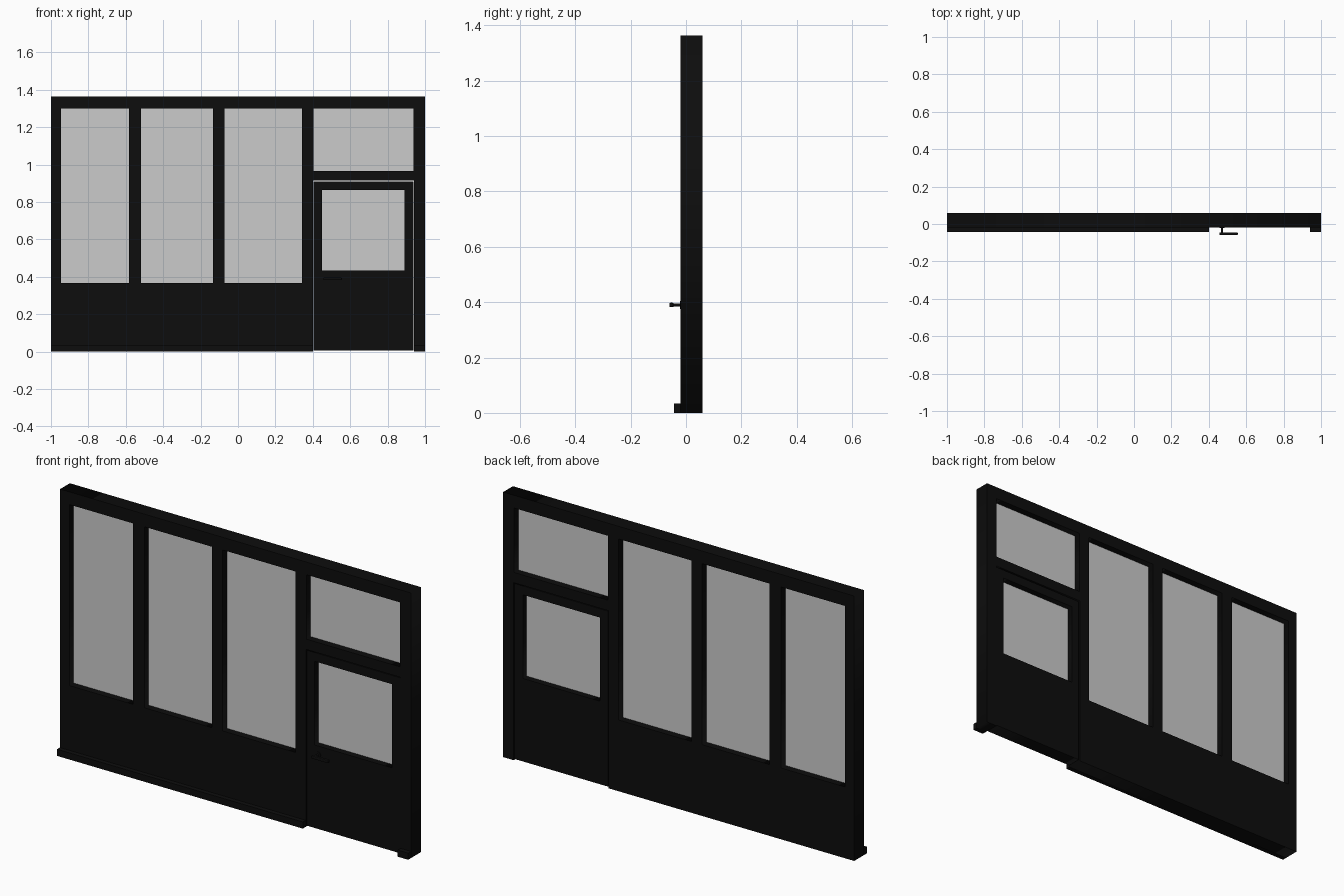
import bpy, math

if "Cube" in bpy.data.objects:
    bpy.data.objects.remove(bpy.data.objects["Cube"])

black = bpy.data.materials.new("black_paint")
black.diffuse_color = (0.004, 0.004, 0.004, 1)
black.use_nodes = True
black.node_tree.nodes["Principled BSDF"].inputs["Base Color"].default_value = black.diffuse_color


def box(name, x0, x1, y0, y1, z0, z1, mat=None, bevel=0):
    bpy.ops.mesh.primitive_cube_add(
        size=1, location=((x0 + x1) / 2, (y0 + y1) / 2, (z0 + z1) / 2))
    ob = bpy.context.object
    ob.name = name
    ob.scale = (x1 - x0, y1 - y0, z1 - z0)
    bpy.ops.object.transform_apply(location=False, rotation=False, scale=True)
    if mat:
        ob.data.materials.append(mat)
    if bevel:
        m = ob.modifiers.new("bevel", "BEVEL")
        m.width = bevel
        m.segments = 2
    return ob


def rect(x0, x1, z0, z1):
    return [(x0, z0), (x1, z0), (x1, z1), (x0, z1)]


def panel(name, outline, holes, y0, y1):
    """Upright plate from an outline with rectangular openings."""
    cu = bpy.data.curves.new(name, "CURVE")
    cu.dimensions = "2D"
    cu.fill_mode = "BOTH"
    cu.extrude = (y1 - y0) / 2
    for pts in [outline] + [rect(*h) for h in holes]:
        s = cu.splines.new("POLY")
        s.points.add(len(pts) - 1)
        for p, (x, z) in zip(s.points, pts):
            p.co = (x, z, 0, 1)
        s.use_cyclic_u = True
    ob = bpy.data.objects.new(name, cu)
    bpy.context.collection.objects.link(ob)
    ob.rotation_euler = (math.radians(90), 0, 0)
    ob.location.y = (y0 + y1) / 2
    cu.materials.append(black)
    bpy.ops.object.select_all(action="DESELECT")
    ob.select_set(True)
    bpy.context.view_layer.objects.active = ob
    bpy.ops.object.convert(target="MESH")
    return bpy.context.object


TOP = 1.364
windows = [(-0.947, -0.583, 0.367, 1.299),
           (-0.519, -0.134, 0.367, 1.299),
           (-0.073, 0.342, 0.367, 1.299),
           (0.403, 0.938, 0.967, 1.299)]
door_window = (0.449, 0.89, 0.433, 0.864)

# Wall frame with the doorway notched out of its outline
outline = [(-1, 0), (0.40, 0), (0.40, 0.914), (0.94, 0.914),
           (0.94, 0), (1, 0), (1, TOP), (-1, TOP)]
panel("wall_frame", outline, windows, -0.02, 0.06)

# Door leaf
panel("door", rect(0.405, 0.937, 0.006, 0.909), [door_window], -0.017, 0.057)

# Glass panes
for i, (x0, x1, z0, z1) in enumerate(windows + [door_window]):
    box(f"glass_{i + 1}", x0, x1, 0.015, 0.025, z0, z1)

# Skirting boards either side of the door
box("skirting_left", -1, 0.40, -0.044, -0.02, 0, 0.034, black)
box("skirting_right", 0.94, 1, -0.044, -0.02, 0, 0.034, black)

# Door handle: rosette, neck and lever
for name, r, y0, y1 in [("handle_rosette", 0.014, -0.021, -0.016),
                        ("handle_neck", 0.006, -0.05, -0.017)]:
    bpy.ops.mesh.primitive_cylinder_add(
        vertices=20, radius=r, depth=y1 - y0,
        location=(0.47, (y0 + y1) / 2, 0.39), rotation=(math.radians(90), 0, 0))
    ob = bpy.context.object
    ob.name = name
    ob.data.materials.append(black)
    bpy.ops.object.shade_smooth_by_angle()
box("handle_lever", 0.457, 0.555, -0.06, -0.045, 0.382, 0.398, black, 0.004)
